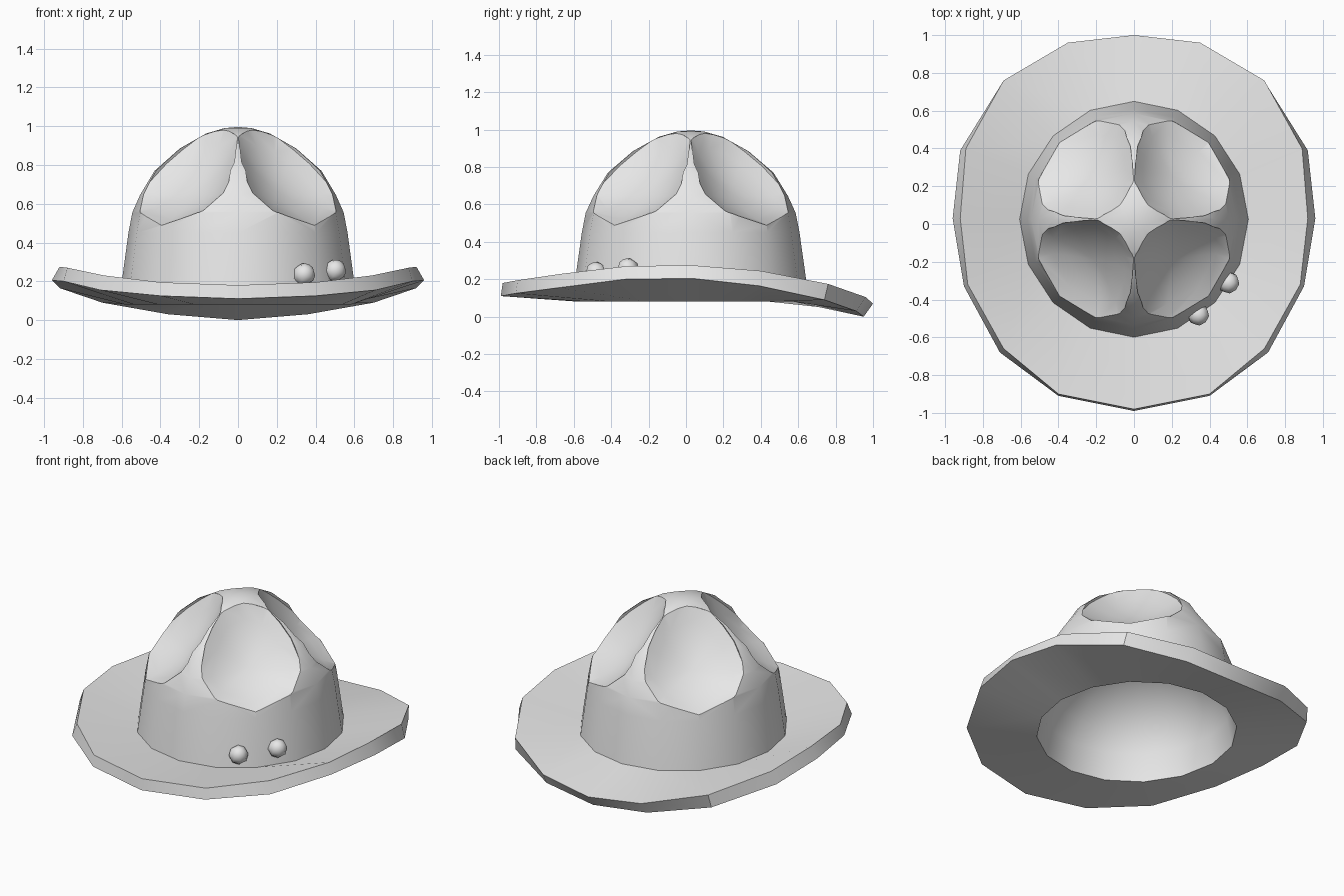
import bpy, bmesh
from math import sin, cos, pi, radians
from mathutils import Matrix, Vector

cube = bpy.data.objects.get("Cube")
if cube:
    bpy.data.objects.remove(cube, do_unlink=True)

felt = bpy.data.materials.new("light_grey")
felt.use_nodes = True
felt.diffuse_color = (0.8, 0.8, 0.8, 1)
felt.node_tree.nodes["Principled BSDF"].inputs["Base Color"].default_value = felt.diffuse_color

SIDES = 16
CENTRE_Y = 0.025
OVAL = 1.03


def finish(bm, name):
    bmesh.ops.recalc_face_normals(bm, faces=bm.faces)
    mesh = bpy.data.meshes.new(name)
    bm.to_mesh(mesh)
    bm.free()
    obj = bpy.data.objects.new(name, mesh)
    mesh.materials.append(felt)
    bpy.context.collection.objects.link(obj)
    return obj


def activate(obj):
    bpy.ops.object.select_all(action='DESELECT')
    obj.select_set(True)
    bpy.context.view_layer.objects.active = obj


def smooth(obj, angle=30):
    activate(obj)
    bpy.ops.object.shade_smooth_by_angle(angle=radians(angle))


def oval(radius, z):
    """Slightly long ring of points, starting at the back."""
    angles = [2 * pi * i / SIDES for i in range(SIDES)]
    return [(radius * sin(a), CENTRE_Y + OVAL * radius * cos(a), z) for a in angles]


def mirrored(half):
    return half + [(-x, y, z) for x, y, z in half[-2:0:-1]]


def bridge(bm, a, b):
    n = len(a)
    for i in range(n):
        bm.faces.new((a[i], a[(i + 1) % n], b[(i + 1) % n], b[i]))


def cap(bm, ring, tip):
    tip = bm.verts.new(tip)
    for i in range(len(ring)):
        bm.faces.new((ring[i], ring[(i + 1) % len(ring)], tip))


def add_rings(bm, rings):
    rings = [[bm.verts.new(p) for p in ring] for ring in rings]
    for a, b in zip(rings, rings[1:]):
        bridge(bm, a, b)
    return rings


# Brim: closed ring with raised sides and a drooping back
lower_edge = mirrored([(0, .95, 0), (.36, .91, .03), (.70, .74, .09), (.92, .39, .165),
                       (.96, .03, .205), (.90, -.33, .20), (.71, -.68, .155),
                       (.40, -.91, .125), (0, -.99, .11)])
upper_edge = mirrored([(0, 1, .07), (.35, .96, .105), (.69, .76, .175), (.89, .40, .245),
                       (.92, .03, .275), (.88, -.32, .27), (.69, -.66, .23),
                       (.40, -.90, .195), (0, -.98, .18)])
bm = bmesh.new()
rings = add_rings(bm, [lower_edge, upper_edge, oval(.60, .15), oval(.58, .08)])
bridge(bm, rings[-1], rings[0])
smooth(finish(bm, "brim"))

# Crown: outer dome and inner lining as one closed shell
outer = [(.61, .12), (.565, .45), (.545, .555), (.505, .645), (.43, .77), (.30, .885),
         (.165, .962), (.07, .99)]
lining = [(.58, .08)] + [(.57 * cos(t), .12 + .5 * sin(t))
                         for t in (radians(d) for d in range(15, 90, 15))]
bm = bmesh.new()
bases = []
for profile in (outer, lining):
    stack = add_rings(bm, [oval(r, z) for r, z in profile])
    cap(bm, stack[-1], (0, CENTRE_Y, profile[-1][1] + .006))
    bases.append(stack[0])
bridge(bm, *bases)
crown = finish(bm, "crown")

# Four egg-shaped dents pressed into the crown on the diagonals:
# each cutter is a shallow bowl below a straight-sided egg
half_egg = [(0, 0), (.057, .135), (.148, .198), (.25, .252), (.45, .308), (.58, .24), (.685, 0)]
egg = half_egg + [(t, -w) for t, w in half_egg[-2:0:-1]]
MIDDLE, DEPTH = .38, .08
slope = Vector((.677, 0, -.736))
out = Vector((.736, 0, .677))


def egg_ring(size, height):
    return [Vector((.1, 0, .99)) + slope * (MIDDLE + (t - MIDDLE) * size)
            + Vector((0, w * size, 0)) + out * height for t, w in egg]


for k in range(4):
    bm = bmesh.new()
    bowl = add_rings(bm, [egg_ring(1, .3), egg_ring(1, 0)]
                     + [egg_ring(s, -DEPTH * (1 - s * s)) for s in (.75, .5, .25)])
    bm.faces.new(bowl[0])
    cap(bm, bowl[-1], egg_ring(0, -DEPTH)[0])
    bmesh.ops.transform(bm, verts=bm.verts, matrix=(
        Matrix.Translation((0, CENTRE_Y, 0)) @ Matrix.Diagonal((1, OVAL, 1, 1))
        @ Matrix.Rotation(pi / 4 + k * pi / 2, 4, 'Z')))
    cutter = finish(bm, "dent_cutter")
    cutter.hide_render = True
    activate(crown)
    cut = crown.modifiers.new("dent", 'BOOLEAN')
    cut.operation = 'DIFFERENCE'
    cut.solver = 'EXACT'
    cut.object = cutter
    bpy.ops.object.modifier_apply(modifier=cut.name)
    bpy.data.objects.remove(cutter, do_unlink=True)
smooth(crown)

# Two round cord beads at the front left of the crown base
for name, spot in (("front_bead", (.34, -.48, .235)), ("side_bead", (.50, -.31, .255))):
    bm = bmesh.new()
    bmesh.ops.create_uvsphere(bm, u_segments=8, v_segments=6, radius=.058)
    bmesh.ops.rotate(bm, verts=bm.verts, matrix=Matrix.Rotation(pi / 4, 3, Vector((1, 1, 0))))
    bmesh.ops.translate(bm, verts=bm.verts, vec=spot)
    smooth(finish(bm, name), 60)
